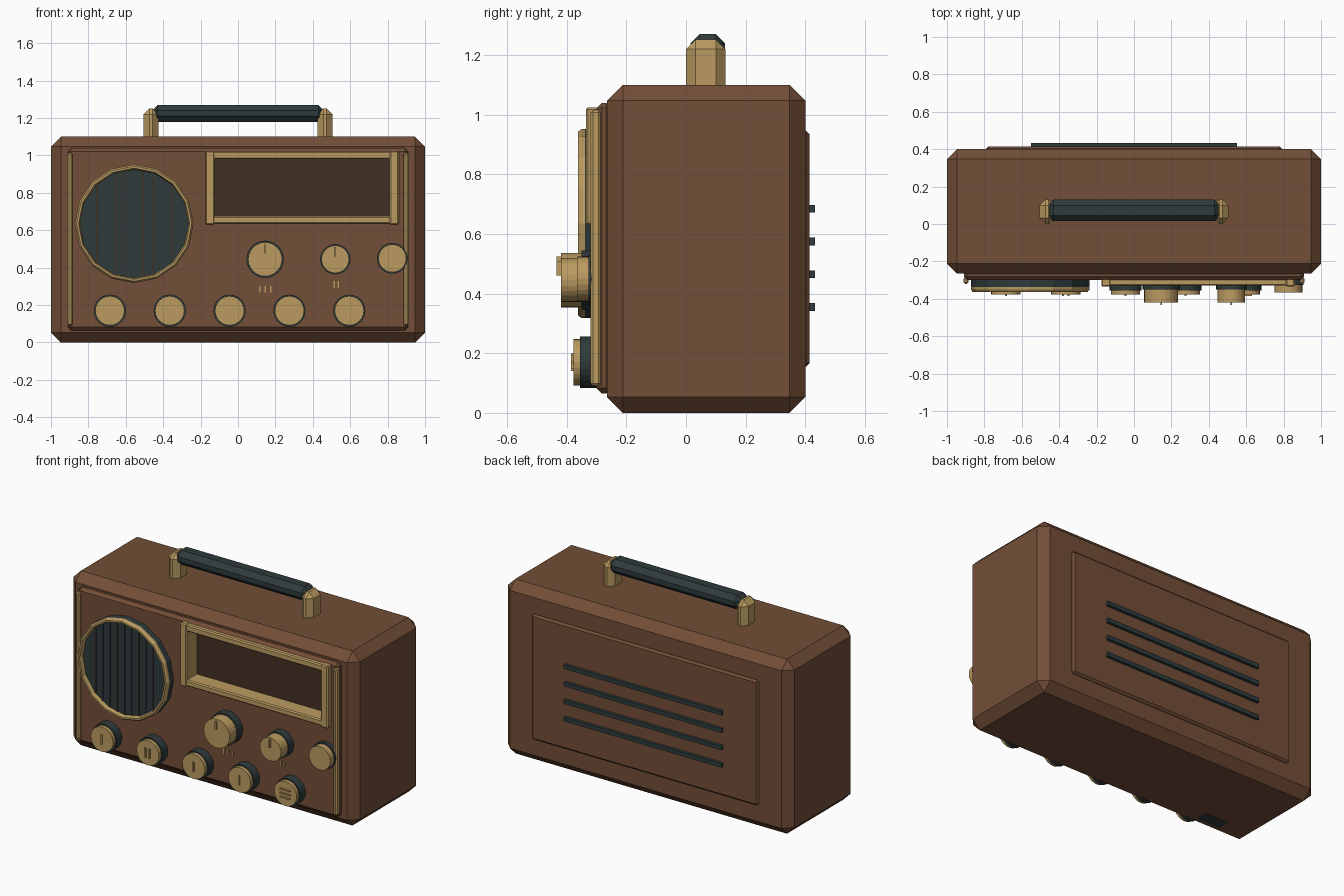
import bpy, bmesh, math
from mathutils import Matrix, Vector

if "Cube" in bpy.data.objects:
    bpy.data.objects.remove(bpy.data.objects["Cube"])


def material(name, rgb):
    m = bpy.data.materials.new(name)
    m.use_nodes = True
    m.diffuse_color = (*rgb, 1)
    m.node_tree.nodes["Principled BSDF"].inputs["Base Color"].default_value = (*rgb, 1)
    return m


WOOD = material("brown wood", (0.17, 0.077, 0.038))
BRASS = material("brass", (0.5, 0.33, 0.12))
DARK = material("dark slate", (0.029, 0.043, 0.045))
GLASS = material("dark dial brown", (0.055, 0.029, 0.017))


def finish(bm, name, mat):
    bmesh.ops.recalc_face_normals(bm, faces=bm.faces)
    mesh = bpy.data.meshes.new(name)
    bm.to_mesh(mesh)
    bm.free()
    mesh.materials.append(mat)
    ob = bpy.data.objects.new(name, mesh)
    bpy.context.collection.objects.link(ob)
    return ob


def box(name, mat, x, y, z, bevel=0):
    """Box from (min, max) pairs with an optional flat chamfer."""
    bm = bmesh.new()
    bmesh.ops.create_cube(bm, size=1)
    spans = (x, y, z)
    for v in bm.verts:
        v.co = Vector([(a + b) / 2 + c * (b - a) for (a, b), c in zip(spans, v.co)])
    if bevel:
        bmesh.ops.bevel(bm, geom=bm.edges[:], offset=bevel, segments=1,
                        affect='EDGES', profile=0.5)
    return finish(bm, name, mat)


def disc(name, mat, x, z, radius, back, front, sides):
    """Cylinder along y from the back plane to the front plane."""
    bm = bmesh.new()
    turn = Matrix.Rotation(math.pi / 2, 4, 'X')
    place = Matrix.Translation((x, (back + front) / 2, z))
    bmesh.ops.create_cone(bm, cap_ends=True, segments=sides, radius1=radius,
                          radius2=radius, depth=back - front, matrix=place @ turn)
    return finish(bm, name, mat)


def ring(name, mat, x, z, profile, sides):
    """Closed (radius, y) profile turned round the y axis."""
    bm = bmesh.new()
    verts = [bm.verts.new((x, y, z + r)) for r, y in profile]
    edges = [bm.edges.new((verts[i - 1], verts[i])) for i in range(len(verts))]
    bmesh.ops.spin(bm, geom=verts + edges, cent=(x, 0, z), axis=(0, 1, 0),
                   angle=math.tau, steps=sides)
    bmesh.ops.remove_doubles(bm, verts=bm.verts, dist=0.0005)
    return finish(bm, name, mat)


# Cabinet with chamfered edges, front panel and back panel
cabinet = box("cabinet", WOOD, (-1, 1), (-0.265, 0.4), (0, 1.1), 0.053)
front_panel = box("front_panel", WOOD, (-0.91, 0.91), (-0.3, -0.25), (0.065, 1.04), 0.018)
box("back_panel", WOOD, (-0.79, 0.79), (0.37, 0.415), (0.155, 0.945), 0.012)

# Dial recess cut through the panel into the cabinet
cutter = box("dial_cutter", WOOD, (-0.15, 0.835), (-0.6, -0.21), (0.655, 1.0))
cutter.hide_render = True
for ob in (cabinet, front_panel):
    mod = ob.modifiers.new("dial recess", 'BOOLEAN')
    mod.operation = 'DIFFERENCE'
    mod.solver = 'EXACT'
    mod.object = cutter
    bpy.context.view_layer.objects.active = ob
    bpy.ops.object.modifier_apply(modifier=mod.name)
bpy.data.objects.remove(cutter)

# Dial window and its deep brass frame
box("dial_window", GLASS, (-0.145, 0.83), (-0.23, -0.205), (0.658, 0.997))
for side, x in (("right", (-0.175, -0.125)), ("left", (0.81, 0.86))):
    box(f"dial_frame_{side}", BRASS, x, (-0.335, -0.215), (0.63, 1.025), 0.007)
for side, z in (("bottom", (0.635, 0.675)), ("top", (0.98, 1.022))):
    box(f"dial_frame_{side}", BRASS, (-0.14, 0.825), (-0.33, -0.215), z, 0.007)

# Brass trim strips beside the front panel
for side, s in (("left", 1), ("right", -1)):
    box(f"trim_{side}", BRASS, sorted((s * 0.885, s * 0.912)), (-0.32, -0.285),
        (0.09, 1.015), 0.008)

# Speaker: slate drum, fine vertical ribs and brass rim
SX, SZ, SR = -0.555, 0.635, 0.317
disc("speaker_drum", DARK, SX, SZ, SR, -0.28, -0.338, 16)
ring("speaker_rim", BRASS, SX, SZ,
     [(SR, -0.336), (SR, -0.35), (0.308, -0.363), (0.297, -0.363), (0.29, -0.336)], 16)
for i in range(-4, 5):
    dx = i * 0.05
    h = math.sqrt(0.285 ** 2 - dx ** 2)
    box("speaker_rib", GLASS if i % 3 else DARK, (SX + dx - 0.003, SX + dx + 0.003),
        (-0.342, -0.335), (SZ - h, SZ + h))


def knob(name, x, z, radius, collar_front, cap_front):
    disc(name + "_collar", DARK, x, z, radius, -0.29, collar_front, 24)
    disc(name + "_cap", BRASS, x, z, radius * 0.91, collar_front + 0.01, cap_front, 24)


# Control knobs: two tall, one flat, and a row of five buttons
knob("volume_knob", 0.145, 0.445, 0.1, -0.35, -0.42)
knob("tuning_knob", 0.52, 0.445, 0.081, -0.35, -0.42)
knob("band_knob", 0.825, 0.45, 0.082, -0.327, -0.365)
for x, top in ((0.145, 0.525), (0.52, 0.51)):
    box("knob_pointer", BRASS, (x - 0.004, x + 0.004), (-0.434, -0.415), (top - 0.05, top))

BUTTONS = [-0.685 + 0.32 * i for i in range(5)]
for i, x in enumerate(BUTTONS):
    knob(f"button_{i + 1}", x, 0.17, 0.086, -0.355, -0.378)

# Raised button marks: upright bars, and three level bars on the last
for i, offsets in enumerate(((0,), (-0.014, 0.014), (0,), (0,))):
    for dx in offsets:
        c = BUTTONS[i] + dx
        box("button_mark", BRASS, (c - 0.005, c + 0.005), (-0.386, -0.376), (0.14, 0.2))
for dz in (-0.025, 0, 0.025):
    box("button_mark", BRASS, (BUTTONS[4] - 0.035, BUTTONS[4] + 0.035),
        (-0.386, -0.376), (0.166 + dz, 0.174 + dz))

# Small tick marks below the tall knobs
for x, z in ((0.115, 0.285), (0.145, 0.285), (0.175, 0.285), (0.515, 0.31), (0.535, 0.31)):
    box("scale_tick", BRASS, (x - 0.004, x + 0.004), (-0.306, -0.298), (z - 0.018, z + 0.018))

# Carrying handle: two chamfered brass posts and a slate grip
for side, s in (("left", 1), ("right", -1)):
    box(f"handle_post_{side}", BRASS, sorted((s * 0.425, s * 0.505)), (0, 0.132),
        (1.05, 1.252), 0.032)
box("handle_grip", DARK, (-0.46, 0.46), (0.015, 0.13), (1.18, 1.27), 0.03)

# Vent slots on the back
for i in range(4):
    z = 0.355 + 0.11 * i
    box(f"vent_{i + 1}", DARK, (-0.55, 0.55), (0.4, 0.433), (z - 0.013, z + 0.013))

# Thin pad under the cabinet
box("base_pad", DARK, (-0.78, -0.62), (-0.19, -0.11), (-0.001, 0.004))
